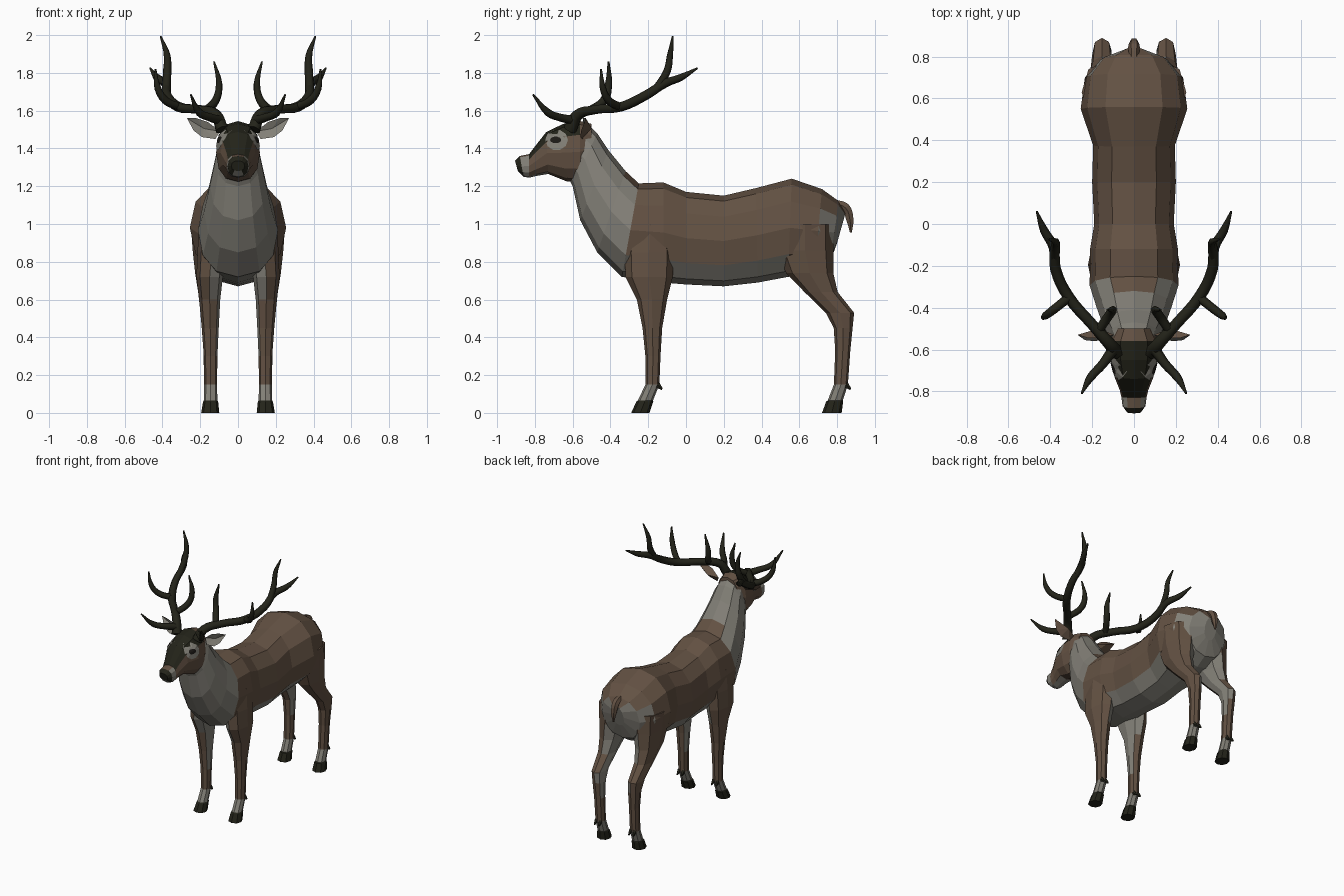
import bpy, bmesh, math
from mathutils import Vector
from mathutils.bvhtree import BVHTree

if "Cube" in bpy.data.objects:
    bpy.data.objects.remove(bpy.data.objects["Cube"])


def material(name, rgb):
    m = bpy.data.materials.new(name)
    m.diffuse_color = (*rgb, 1)
    m.use_nodes = True
    m.node_tree.nodes["Principled BSDF"].inputs["Base Color"].default_value = m.diffuse_color
    return m


MATS = [material("brown coat", (0.125, 0.083, 0.056)),
        material("pale fur", (0.225, 0.215, 0.185)),
        material("dark horn", (0.017, 0.017, 0.010)),
        material("eye black", (0.012, 0.010, 0.008))]
BROWN, PALE, DARK, EYE = range(4)


def finish(bm, name, rule, smooth=False):
    """Turn a bmesh into an object and colour its faces by rule(centre, normal)."""
    bmesh.ops.recalc_face_normals(bm, faces=bm.faces[:])
    bm.normal_update()
    for f in bm.faces:
        f.smooth = smooth
        f.material_index = rule(f.calc_center_median(), f.normal)
    me = bpy.data.meshes.new(name)
    bm.to_mesh(me)
    bm.free()
    for m in MATS:
        me.materials.append(m)
    ob = bpy.data.objects.new(name, me)
    bpy.context.collection.objects.link(ob)
    return ob


def loft(name, rings, sides, rule, power=1.0):
    """Skin rings given as (centre, half axis, half axis)."""
    bm = bmesh.new()
    loops = []
    for c, u, v in rings:
        loop = []
        for i in range(sides):
            a = 2 * math.pi * i / sides
            ca, sa = (math.copysign(abs(t) ** power, t) for t in (math.cos(a), math.sin(a)))
            loop.append(bm.verts.new(c + u * ca + v * sa))
        loops.append(loop)
    for a, b in zip(loops, loops[1:]):
        for i in range(sides):
            j = (i + 1) % sides
            bm.faces.new((a[i], a[j], b[j], b[i]))
    bm.faces.new(loops[0])
    bm.faces.new(loops[-1])
    return finish(bm, name, rule)


def spine_rings(table):
    """Rings from (top y, top z, bottom y, bottom z, half width)."""
    out = []
    for ty, tz, by, bz, w in table:
        t, b = Vector((0, ty, tz)), Vector((0, by, bz))
        out.append(((t + b) / 2, (t - b) / 2, Vector((w, 0, 0))))
    return out


# Body and neck, from rump to throat
def body_rule(c, n):
    if c.y + (c.z - 1) * -0.25 < -0.335 and c.y < -0.29:
        return PALE
    if c.y > 0.7 and c.z < 1.08 and (c.y > 0.76 or abs(c.x) < 0.19):
        return PALE
    if n.z < -0.45 and c.z < 0.79:
        return PALE
    return BROWN


loft("body", spine_rings([
    (.845, 1.06, .80, .90, .05), (.81, 1.12, .76, .79, .16), (.72, 1.185, .68, .74, .235),
    (.56, 1.24, .54, .72, .255), (.37, 1.19, .38, .69, .195), (.20, 1.15, .20, .67, .20),
    (0, 1.17, 0, .68, .19), (-.12, 1.22, -.12, .69, .21), (-.25, 1.215, -.34, .72, .212),
    (-.32, 1.28, -.47, .85, .18), (-.41, 1.39, -.56, 1.02, .148),
    (-.47, 1.48, -.60, 1.20, .12), (-.52, 1.53, -.62, 1.24, .10)]), 12, body_rule, 0.9)


# Head with dark forehead, dark nose and pale chin
def head_rule(c, n):
    if c.y < -0.87:
        return DARK if c.z > 1.275 else PALE
    if c.y < -0.83:
        return PALE if c.z < 1.35 else BROWN
    if n.z > 0.3 and c.y < -0.59 and c.z > 1.35 and abs(c.x) < 0.085:
        return DARK
    return PALE if n.z < -0.8 and c.y < -0.76 else BROWN


head = loft("head", spine_rings([
    (-.905, 1.335, -.89, 1.28, .035), (-.88, 1.36, -.86, 1.25, .055),
    (-.83, 1.37, -.83, 1.245, .06), (-.80, 1.41, -.79, 1.255, .068),
    (-.74, 1.487, -.73, 1.265, .092), (-.65, 1.53, -.63, 1.225, .116),
    (-.56, 1.545, -.56, 1.22, .115), (-.50, 1.53, -.50, 1.28, .085)]), 12, head_rule, 0.85)
bm = bmesh.new()
bm.from_mesh(head.data)
head_tree = BVHTree.FromBMesh(bm)
bm.free()


def face_patch(name, s, y, z, ry, rz, lift, mat):
    """Thin plate laid onto the side of the head."""
    bm = bmesh.new()

    def drop(py, pz):
        hit = head_tree.ray_cast(Vector((s, py, pz)), Vector((-s, 0, 0)))[0]
        x = hit.x if hit else 0.06 * s
        return bm.verts.new((x + s * lift, py, pz))
    mid = drop(y, z)
    rows = []
    for k in (0.5, 1):
        rows.append([drop(y + k * ry * math.cos(a), z + k * rz * math.sin(a))
                     for a in (i * math.pi / 5 for i in range(10))])
    for i in range(10):
        j = (i + 1) % 10
        bm.faces.new((mid, rows[0][i], rows[0][j]))
        bm.faces.new((rows[0][i], rows[1][i], rows[1][j], rows[0][j]))
    ob = finish(bm, name, lambda c, n: mat)
    if ob.data.polygons[0].normal.x * s < 0:
        ob.data.flip_normals()


def leg(name, s, table):
    """Leg from (z, x, y, half width, half depth), with dewclaws behind the ankle."""
    def rule(c, n):
        if c.z < 0.065:
            return DARK
        if c.z < 0.14 or (n.x * s < -0.45 and c.z > 0.36):
            return PALE
        return BROWN
    rings = [(Vector((s * x, y, z)), Vector((rx, 0, 0)), Vector((0, ry, 0)))
             for z, x, y, rx, ry in table]
    loft(name, rings, 8, rule, 0.9)
    back = table[-4][2] + table[-4][4]
    for k in (-1, 1):
        p = Vector((s * .145 + k * .018, back - .01, .15))
        loft(name + "_dewclaw", [
            (p, Vector((.014, 0, 0)), Vector((0, .008, .016))),
            (p + Vector((0, .025, -.025)), Vector((.005, 0, 0)), Vector((0, .003, .005)))],
            5, lambda c, n: DARK)


def ear(name, s):
    bm = bmesh.new()
    rim = [bm.verts.new((s * x, y, z)) for x, y, z in (
        (.095, -.53, 1.49), (.16, -.545, 1.54), (.22, -.545, 1.56), (.27, -.53, 1.56),
        (.235, -.555, 1.495), (.19, -.56, 1.46), (.12, -.55, 1.45))]
    front = bm.verts.new((s * .18, -.53, 1.505))
    back = bm.verts.new((s * .17, -.50, 1.505))
    for i in range(len(rim)):
        j = (i + 1) % len(rim)
        bm.faces.new((rim[i], rim[j], front))
        bm.faces.new((rim[j], rim[i], back))
    finish(bm, name, lambda c, n: PALE if n.y < 0 else BROWN)


def tube(name, points, mat, smooth=True):
    """Tapered curved tube through (x, y, z, radius)."""
    cu = bpy.data.curves.new(name, 'CURVE')
    cu.dimensions = '3D'
    cu.bevel_depth = 1
    cu.bevel_resolution = 1
    cu.resolution_u = 4
    cu.use_fill_caps = True
    sp = cu.splines.new('BEZIER')
    sp.bezier_points.add(len(points) - 1)
    for bp, p in zip(sp.bezier_points, points):
        bp.co = p[:3]
        bp.radius = p[3]
        bp.handle_left_type = bp.handle_right_type = 'AUTO'
    tmp = bpy.data.objects.new(name + "_path", cu)
    bpy.context.collection.objects.link(tmp)
    me = bpy.data.meshes.new_from_object(tmp.evaluated_get(bpy.context.evaluated_depsgraph_get()))
    bpy.data.objects.remove(tmp)
    bm = bmesh.new()
    bm.from_mesh(me)
    bpy.data.meshes.remove(me)
    finish(bm, name, lambda c, n: mat, smooth)


FRONT_LEG = [(1.0, .13, -.19, .075, .10), (.85, .14, -.195, .075, .13), (.72, .15, -.195, .07, .125),
             (.60, .15, -.18, .056, .08), (.45, .147, -.178, .045, .052), (.30, .145, -.175, .036, .04),
             (.15, .145, -.178, .034, .037), (.065, .145, -.215, .036, .04),
             (.06, .145, -.218, .04, .045), (0, .147, -.242, .048, .048)]
HIND_LEG = [(1.0, .13, .63, .12, .15), (.86, .14, .63, .10, .15), (.74, .15, .655, .077, .125),
            (.64, .153, .715, .058, .088), (.53, .153, .815, .046, .075), (.45, .15, .832, .042, .05),
            (.33, .147, .83, .036, .04), (.15, .145, .82, .034, .037), (.065, .145, .79, .036, .04),
            (.06, .145, .787, .04, .045), (0, .147, .772, .048, .052)]
# Antler beam and tines
ANTLER = {
    "beam": [(.085, -.615, 1.50, .036), (.115, -.575, 1.575, .03), (.20, -.48, 1.605, .026),
             (.315, -.345, 1.62, .027), (.375, -.215, 1.68, .026), (.385, -.11, 1.745, .024),
             (.43, -.03, 1.775, .02), (.465, .06, 1.825, .005)],
    "brow_tine": [(.10, -.60, 1.55, .026), (.15, -.67, 1.565, .022), (.205, -.73, 1.59, .02),
                  (.25, -.81, 1.685, .005)],
    "upright_tine": [(.17, -.51, 1.60, .022), (.115, -.43, 1.66, .022), (.10, -.41, 1.74, .019),
                     (.127, -.41, 1.86, .005)],
    "outer_tine": [(.31, -.35, 1.62, .022), (.385, -.41, 1.655, .021), (.425, -.44, 1.72, .018),
                   (.437, -.45, 1.82, .005)],
    "crown_tine": [(.38, -.16, 1.71, .024), (.375, -.10, 1.81, .022), (.375, -.085, 1.89, .018),
                   (.41, -.07, 1.995, .005)]}

for s, side in ((1, "left"), (-1, "right")):
    leg("front_leg_" + side, s, FRONT_LEG)
    leg("hind_leg_" + side, s, HIND_LEG)
    ear("ear_" + side, s)
    face_patch("eye_ring_" + side, s, -.685, 1.445, .06, .055, .005, PALE)
    face_patch("eye_" + side, s, -.69, 1.445, .03, .018, .009, EYE)
    for part, pts in ANTLER.items():
        tube("antler_%s_%s" % (part, side), [(s * x, y, z, r) for x, y, z, r in pts], DARK)

# Tail
tube("tail", [(0, .79, 1.11, .022), (0, .845, 1.085, .028), (0, .868, 1.02, .022),
              (0, .873, .955, .006)], BROWN, False)
